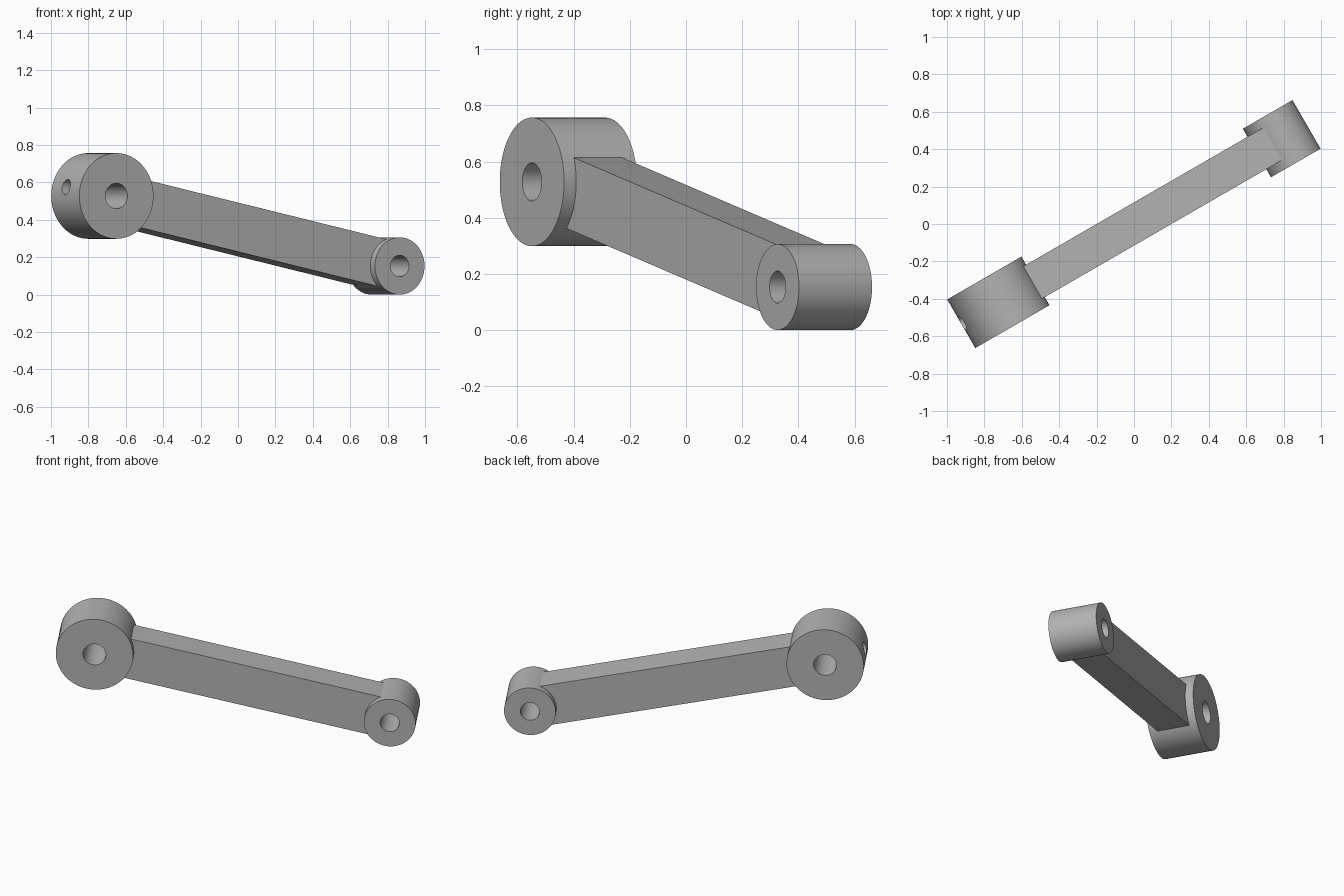
import bpy
import math
from mathutils import Matrix, Vector

if "Cube" in bpy.data.objects:
    bpy.data.objects.remove(bpy.data.objects["Cube"], do_unlink=True)

# One plain grey for the whole casting
grey = bpy.data.materials.new("plain_grey")
grey.use_nodes = True
colour = (0.45, 0.45, 0.45, 1)
grey.diffuse_color = colour
grey.node_tree.nodes["Principled BSDF"].inputs["Base Color"].default_value = colour

# The arm is laid out in its own u, z plane, then turned about z
turn = Matrix.Rotation(math.radians(30), 4, "Z")
big = Vector((-0.8375, 0, 0.5275))
small = Vector((0.912, 0, 0.153))
axis = (small - big).normalized()
HUB_WIDTH = 0.30


def rod(name, centre, direction, radius, length, sides=96):
    bpy.ops.mesh.primitive_cylinder_add(vertices=sides, radius=radius, depth=length)
    ob = bpy.context.object
    ob.name = name
    spin = direction.to_track_quat("Z", "Y").to_matrix().to_4x4()
    ob.matrix_world = turn @ Matrix.Translation(centre) @ spin
    ob.data.materials.append(grey)
    return ob


def combine(target, tool, operation):
    mod = target.modifiers.new(operation.lower(), "BOOLEAN")
    mod.operation = operation
    mod.solver = "EXACT"
    mod.object = tool
    bpy.context.view_layer.update()
    bpy.ops.object.select_all(action="DESELECT")
    bpy.context.view_layer.objects.active = target
    target.select_set(True)
    bpy.ops.object.modifier_apply(modifier=mod.name)
    bpy.data.objects.remove(tool, do_unlink=True)


# Slanted bar between the hub centres
bpy.ops.mesh.primitive_cube_add(size=1)
arm = bpy.context.object
arm.name = "link_arm"
arm.data.materials.append(grey)
slope = math.atan2(-axis.z, axis.x)
arm.data.transform(turn @ Matrix.Translation((big + small) / 2)
                   @ Matrix.Rotation(slope, 4, "Y")
                   @ Matrix.Diagonal(((small - big).length, 0.2, 0.257, 1)))

# Hubs at both ends
side = Vector((0, 1, 0))
for name, centre, radius in (("large_hub", big, 0.229), ("small_hub", small, 0.153)):
    combine(arm, rod(name, centre, side, radius, HUB_WIDTH), "UNION")

# Through bores, and the set screw hole in the outer end of the large hub
for name, centre, radius in (("large_bore", big, 0.068), ("small_bore", small, 0.057)):
    combine(arm, rod(name, centre, side, radius, HUB_WIDTH * 2, 64), "DIFFERENCE")
combine(arm, rod("screw_hole", big - axis * 0.17, axis, 0.042, 0.3, 48), "DIFFERENCE")

bpy.ops.object.select_all(action="DESELECT")
arm.select_set(True)
bpy.context.view_layer.objects.active = arm
bpy.ops.object.shade_smooth_by_angle(angle=math.radians(30))
